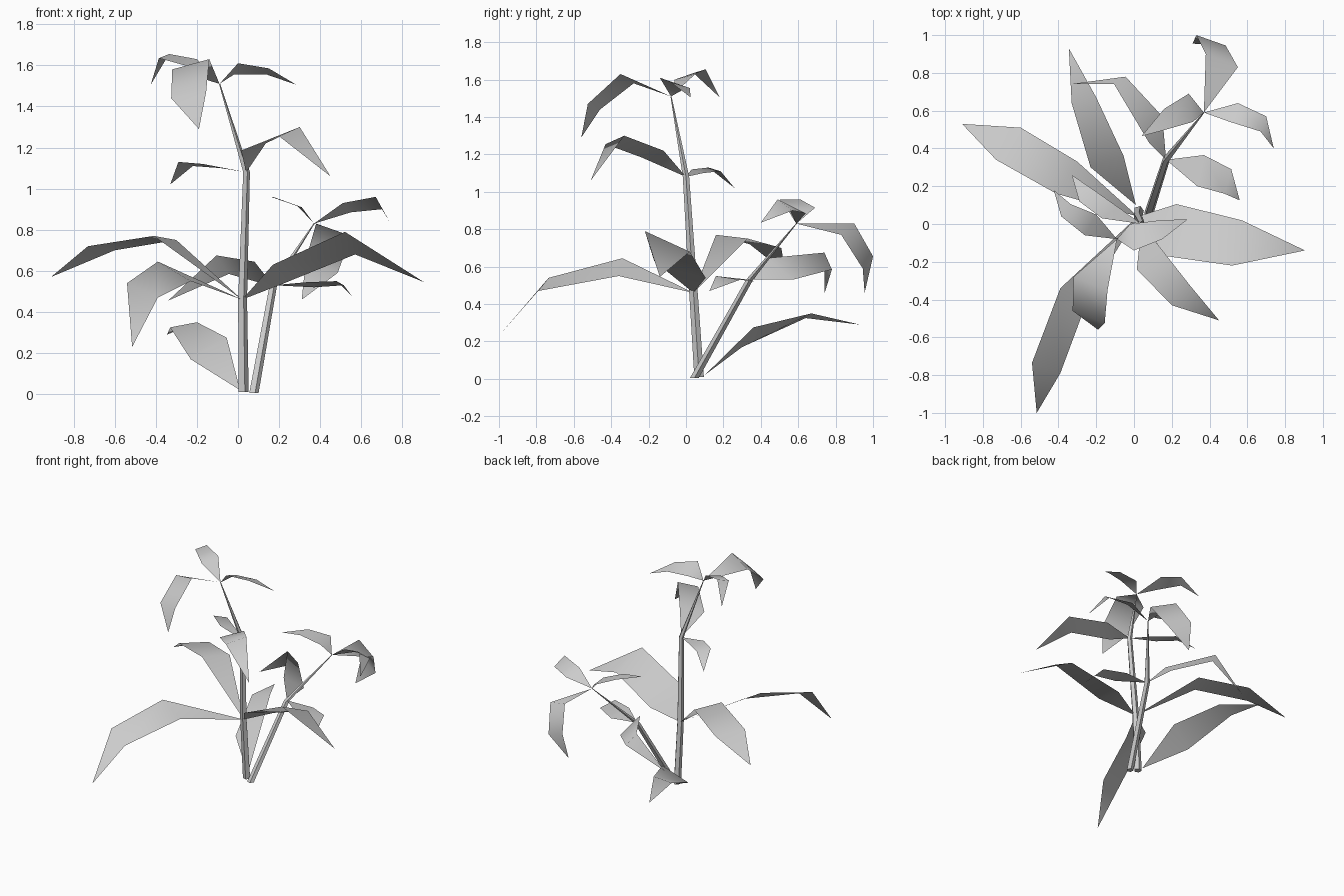
import bpy, bmesh, math
from mathutils import Vector

if "Cube" in bpy.data.objects:
    bpy.data.objects.remove(bpy.data.objects["Cube"], do_unlink=True)

# Single plain colour
plant_grey = bpy.data.materials.new("plant_grey")
plant_grey.use_nodes = True
colour = (0.6, 0.6, 0.6, 1)
plant_grey.diffuse_color = colour
plant_grey.node_tree.nodes["Principled BSDF"].inputs["Base Color"].default_value = colour


def finish(bm, name, angle):
    """Turn a bmesh into a shaded, coloured object."""
    mesh = bpy.data.meshes.new(name)
    bm.to_mesh(mesh)
    bm.free()
    mesh.materials.append(plant_grey)
    obj = bpy.data.objects.new(name, mesh)
    bpy.context.collection.objects.link(obj)
    bpy.ops.object.select_all(action="DESELECT")
    obj.select_set(True)
    bpy.context.view_layer.objects.active = obj
    bpy.ops.object.shade_smooth_by_angle(angle=math.radians(angle))
    return obj


def stem(name, path, radii, sides=5):
    """Skin rings along a path, closing both ends."""
    bm = bmesh.new()
    rings = []
    for centre, radius in zip(path, radii):
        ring = []
        for i in range(sides):
            turn = math.tau * i / sides
            offset = Vector((math.cos(turn), math.sin(turn), 0)) * radius
            ring.append(bm.verts.new(Vector(centre) + offset))
        rings.append(ring)
    for low, high in zip(rings, rings[1:]):
        for i in range(sides):
            j = (i + 1) % sides
            bm.faces.new((low[i], low[j], high[j], high[i]))
    bm.faces.new(rings[0][::-1])
    bm.faces.new(rings[-1])
    return finish(bm, name, 30)


def leaf(name, node, edge_a, edge_b, tip):
    """Folded blade: pointed base, two bends, pointed tip, facing up."""
    bm = bmesh.new()
    start, end = bm.verts.new(node), bm.verts.new(tip)
    a = [bm.verts.new(p) for p in edge_a]
    b = [bm.verts.new(p) for p in edge_b]
    bm.faces.new((start, a[0], b[0]))
    bm.faces.new((a[0], a[1], b[1], b[0]))
    bm.faces.new((a[1], end, b[1]))
    bm.normal_update()
    if sum(f.normal.z * f.calc_area() for f in bm.faces) < 0:
        bmesh.ops.reverse_faces(bm, faces=bm.faces)
    return finish(bm, name, 80)


# Stems and the nodes where leaves sprout
root = (.025, .07, .01)
low_node = (.02, .04, .46)
mid_node = (.04, 0, 1.08)
top_node = (-.09, -.08, 1.51)
side_root = (.075, .045, .005)
side_node = (.17, .34, .53)
side_top = (.37, .59, .83)
stem("main_stem", [root, low_node, mid_node, top_node], [.027, .024, .018, .003])
stem("side_stem", [side_root, side_node, side_top], [.025, .02, .003])

# Leaves low on the main stem
leaf("ground_leaf", (.01, .1, .02),
     [(-.23, .3, .17), (-.33, .64, .325)],
     [(-.055, .36, .275), (-.2, .67, .35)], (-.345, .93, .29))
leaf("low_left_leaf", low_node,
     [(.17, -.17, .63), (.52, -.22, .79)],
     [(.225, .105, .54), (.57, .02, .68)], (.905, -.14, .545))
leaf("low_right_leaf", low_node,
     [(-.41, .16, .77), (-.73, .34, .72)],
     [(-.3, .33, .75), (-.6, .51, .7)], (-.91, .53, .57))
leaf("low_front_leaf", low_node,
     [(-.39, -.34, .645), (-.54, -.735, .54)],
     [(-.23, -.36, .55), (-.39, -.79, .47)], (-.515, -1, .23))

# Leaves at the middle of the main stem
leaf("mid_front_leaf", mid_node,
     [(.015, -.24, 1.185), (.2, -.43, 1.255)],
     [(.135, -.12, 1.22), (.3, -.33, 1.3)], (.45, -.51, 1.06))
leaf("mid_back_leaf", mid_node,
     [(-.17, .03, 1.12), (-.29, .12, 1.13)],
     [(-.085, .09, 1.1), (-.22, .185, 1.11)], (-.33, .26, 1.02))

# Leaves at the top of the main stem
leaf("top_front_leaf", top_node,
     [(-.32, -.28, 1.58), (-.325, -.46, 1.44)],
     [(-.14, -.35, 1.63), (-.155, -.525, 1.47)], (-.19, -.56, 1.29))
leaf("top_right_leaf", top_node,
     [(-.26, -.06, 1.6), (-.385, .04, 1.635)],
     [(-.2, .05, 1.63), (-.335, .105, 1.655)], (-.425, .18, 1.505))
leaf("top_left_leaf", top_node,
     [(0, -.14, 1.61), (.15, -.08, 1.585)],
     [(-.02, 0, 1.555), (.14, .02, 1.555)], (.285, .025, 1.505))

# Leaves along the side stem
leaf("side_mid_left_leaf", side_node,
     [(.37, .365, .52), (.515, .29, .53)],
     [(.335, .2, .545), (.48, .16, .55)], (.56, .125, .47))
leaf("side_mid_right_leaf", side_node,
     [(.08, .43, .645), (-.105, .74, .675)],
     [(.15, .57, .53), (-.045, .78, .585)], (-.34, .74, .455))
leaf("side_top_back_leaf", side_top,
     [(.38, .9, .83), (.33, 1, .655)],
     [(.55, .83, .77), (.485, .945, .59)], (.31, .955, .46))
leaf("side_top_left_leaf", side_top,
     [(.55, .64, .885), (.7, .57, .9)],
     [(.51, .54, .93), (.67, .49, .96)], (.74, .4, .835))
leaf("side_top_right_leaf", side_top,
     [(.29, .69, .915), (.16, .61, .96)],
     [(.31, .54, .91), (.17, .5, .96)], (.04, .465, .96))
